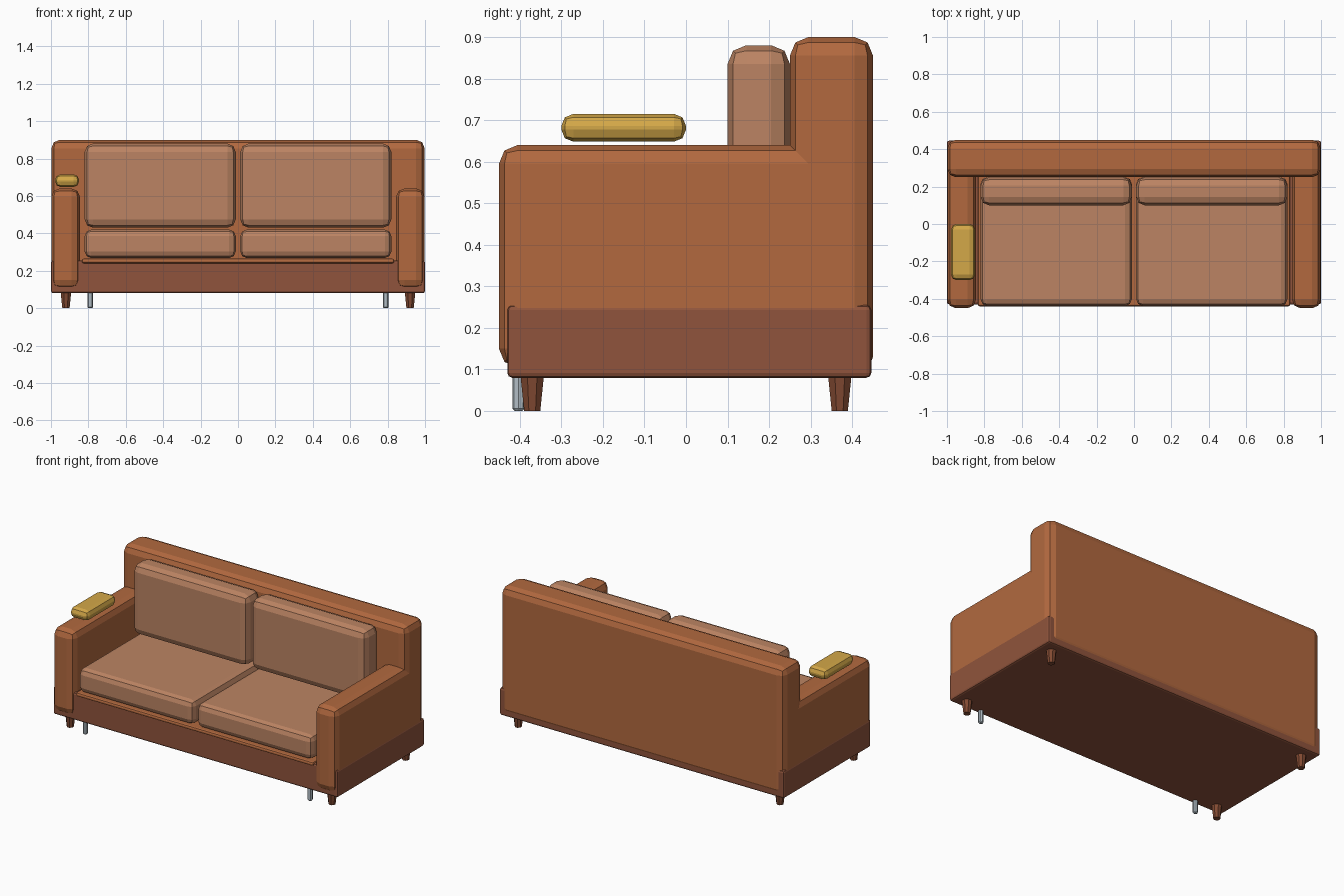
import bpy, math

if "Cube" in bpy.data.objects:
    bpy.data.objects.remove(bpy.data.objects["Cube"])


def material(name, rgb):
    m = bpy.data.materials.new(name)
    lin = [(c / 255 / 12.92) if c < 11 else ((c / 255 + 0.055) / 1.055) ** 2.4 for c in rgb]
    m.diffuse_color = (*lin, 1)
    m.use_nodes = True
    m.node_tree.nodes["Principled BSDF"].inputs["Base Color"].default_value = m.diffuse_color
    return m


leather = material("tan leather", (178, 105, 63))
cushion = material("light cushion leather", (188, 132, 99))
base_col = material("dark base leather", (144, 84, 60))
wood = material("leg wood", (130, 74, 50))
steel = material("grey steel", (178, 190, 198))
gold = material("mustard fabric", (212, 168, 72))


def box(name, lo, hi, bevel, mat):
    """Box between two corners with a two-step rounded edge."""
    bpy.ops.mesh.primitive_cube_add(size=1, location=[(a + b) / 2 for a, b in zip(lo, hi)])
    o = bpy.context.object
    o.name = name
    o.scale = [b - a for a, b in zip(lo, hi)]
    bpy.ops.object.transform_apply(location=False, rotation=False, scale=True)
    mod = o.modifiers.new("rounded edges", 'BEVEL')
    mod.width, mod.segments = bevel, 2
    o.data.materials.append(mat)
    return o


def leg(name, x, y, r_low, r_top, sides, mat):
    bpy.ops.mesh.primitive_cone_add(vertices=sides, radius1=r_low, radius2=r_top, depth=0.09,
                                    location=(x, y, 0.045), rotation=(0, 0, math.pi / sides))
    o = bpy.context.object
    o.name = name
    o.data.materials.append(mat)
    return o


# Body: base, backrest and the thin seat platform
box("base", (-1, -0.43, 0.08), (1, 0.446, 0.255), 0.012, base_col)
box("backrest", (-0.998, 0.25, 0.085), (0.998, 0.45, 0.90), 0.045, leather)
box("seat_platform", (-0.835, -0.44, 0.24), (0.835, 0.28, 0.265), 0.01, leather)

for side, s in (("left", -1), ("right", 1)):
    # Armrests
    xs = sorted((s * 0.845, s * 0.998))
    box(side + "_armrest", (xs[0], -0.45, 0.105), (xs[1], 0.40, 0.64), 0.045, leather)
    # Seat and back cushions
    xs = sorted((s * 0.012, s * 0.82))
    box(side + "_seat_cushion", (xs[0], -0.438, 0.268), (xs[1], 0.25, 0.42), 0.035, cushion)
    box(side + "_back_cushion", (xs[0], 0.10, 0.43), (xs[1], 0.25, 0.88), 0.045, cushion)
    # Tapered wooden legs and slim steel supports
    for end, y in (("front", -0.37), ("back", 0.37)):
        leg(f"{side}_{end}_leg", s * 0.92, y, 0.021, 0.031, 8, wood)
    support = leg(side + "_steel_support", s * 0.79, -0.403, 0.016, 0.016, 8, steel)
    mod = support.modifiers.new("rounded foot", 'BEVEL')
    mod.width, mod.segments = 0.006, 1

# Small bolster lying on the left armrest
box("arm_pillow", (-0.978, -0.30, 0.648), (-0.85, 0.0, 0.715), 0.029, gold)
